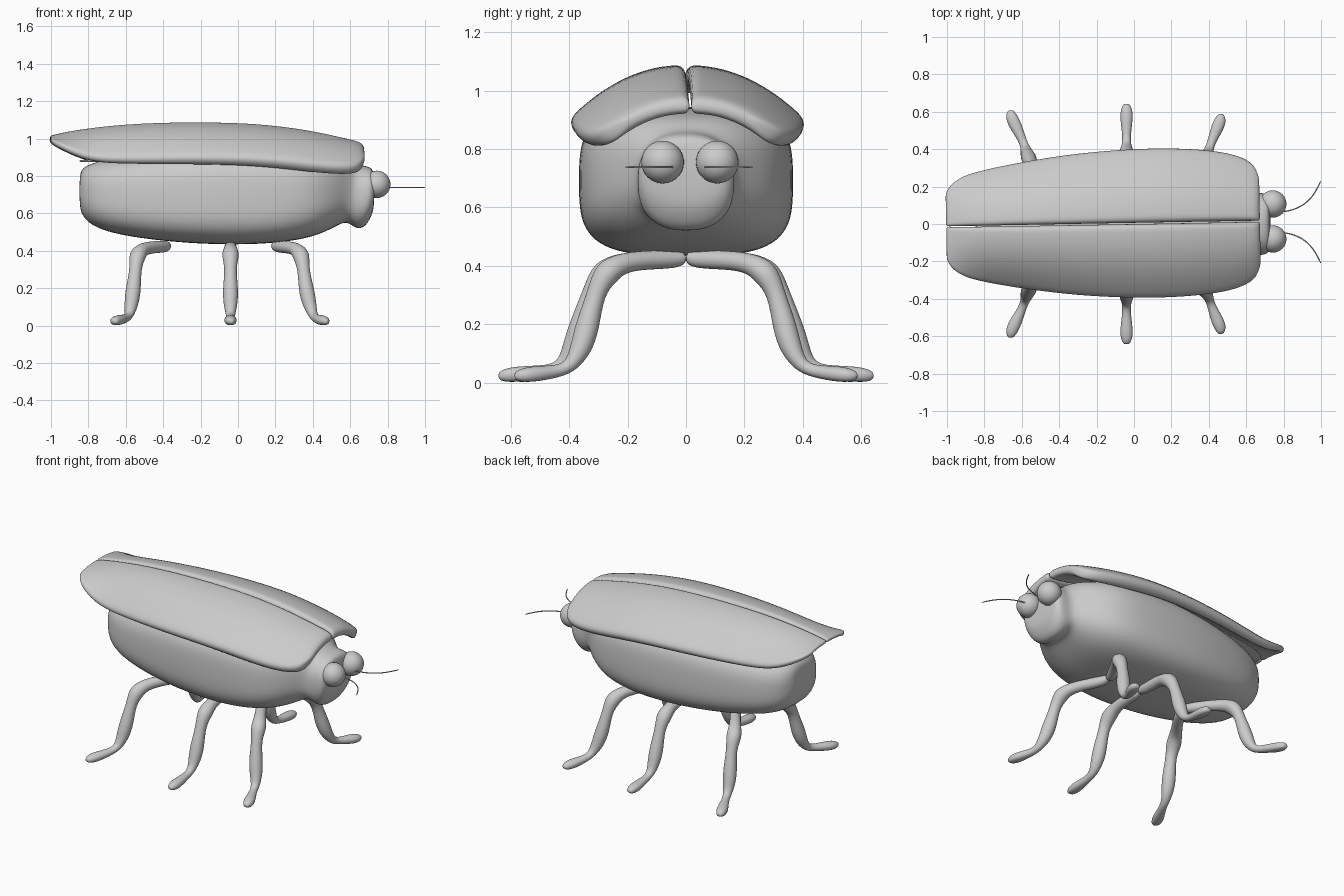
import bpy, bmesh, math
from mathutils import Vector


def loft(name, rings, levels=2):
    """Skin a list of equal, even-length rings and smooth the result."""
    bm = bmesh.new()
    vs = [[bm.verts.new(p) for p in r] for r in rings]
    n = len(rings[0])
    for a, b in zip(vs, vs[1:]):
        for i in range(n):
            j = (i + 1) % n
            bm.faces.new((a[i], a[j], b[j], b[i]))
    for r in (vs[0], vs[-1]):
        for i in range(n // 2 - 1):
            bm.faces.new((r[i], r[i + 1], r[n - 2 - i], r[n - 1 - i]))
    bmesh.ops.recalc_face_normals(bm, faces=bm.faces)
    for f in bm.faces:
        f.smooth = True
    me = bpy.data.meshes.new(name)
    bm.to_mesh(me)
    bm.free()
    ob = bpy.data.objects.new(name, me)
    bpy.context.collection.objects.link(ob)
    m = ob.modifiers.new("smooth", 'SUBSURF')
    m.levels = m.render_levels = levels
    return ob


def superellipse(x, zb, zt, hw, e, n=28):
    ring = []
    for i in range(n):
        a = 2 * math.pi * (i + 0.5) / n
        c, s = math.cos(a), math.sin(a)
        y = hw * math.copysign(abs(c) ** (2 / e), c)
        z = (zt - zb) / 2 * math.copysign(abs(s) ** (2 / e), s)
        ring.append((x, y, (zt + zb) / 2 + z))
    return ring


def tube(name, pts, radii, n=10):
    """Sweep a circle of changing radius along a path."""
    pts = [Vector(p) for p in pts]
    rings = []
    for i, p in enumerate(pts):
        t = (pts[min(i + 1, len(pts) - 1)] - pts[max(i - 1, 0)]).normalized()
        u = Vector((1, 0, 0))
        u = (u - t * u.dot(t)).normalized()
        v = t.cross(u)
        rings.append([p + radii[i] * (u * math.cos(2 * math.pi * k / n) + v * math.sin(2 * math.pi * k / n))
                      for k in range(n)])
    return loft(name, rings)


# body flowing into the head: x, bottom, top, half width, squareness
body = [(-0.848, 0.64, 0.80, 0.10, 2.4), (-0.835, 0.59, 0.84, 0.15, 2.6),
        (-0.785, 0.532, 0.87, 0.215, 2.8), (-0.65, 0.485, 0.90, 0.28, 3),
        (-0.4, 0.45, 0.93, 0.335, 3.3), (-0.15, 0.433, 0.945, 0.366, 3.4),
        (0.1, 0.432, 0.945, 0.371, 3.5), (0.3, 0.452, 0.94, 0.36, 3.3),
        (0.42, 0.48, 0.93, 0.325, 3), (0.51, 0.522, 0.92, 0.265, 2.8),
        (0.57, 0.556, 0.90, 0.205, 2.7), (0.605, 0.54, 0.875, 0.175, 2.5),
        (0.635, 0.515, 0.86, 0.166, 2.4), (0.68, 0.525, 0.855, 0.167, 2.4),
        (0.712, 0.58, 0.845, 0.162, 2.4), (0.73, 0.63, 0.82, 0.135, 2.4)]
loft("body_and_head", [superellipse(*r) for r in body])

# wing cases: x, half width, centre height, outer lower edge, thickness
case = [(-1.005, 0.175, 1.015, 0.985, 0.02), (-0.985, 0.222, 1.02, 0.965, 0.03),
        (-0.92, 0.278, 1.036, 0.925, 0.04), (-0.8, 0.313, 1.056, 0.86, 0.05),
        (-0.6, 0.353, 1.079, 0.847, 0.06), (-0.3, 0.398, 1.09, 0.847, 0.07),
        (0.0, 0.416, 1.086, 0.843, 0.075), (0.2, 0.417, 1.071, 0.828, 0.08),
        (0.4, 0.404, 1.042, 0.804, 0.08), (0.54, 0.377, 1.01, 0.796, 0.075),
        (0.62, 0.34, 0.992, 0.802, 0.07), (0.655, 0.3, 0.98, 0.825, 0.06),
        (0.674, 0.235, 0.96, 0.88, 0.03)]


def wing_ring(x, hw, zt, zb, t, s, m=9):
    drop = zt - zb - 0.7 * t
    upper, lower = [], []
    y0 = 0.0015
    for i in range(m):
        u = i / (m - 1)
        y, z = y0 + (hw - y0) * u, zt - drop * u ** 2.2
        slope = 2.2 * drop * u ** 1.2 / hw
        k = t / math.hypot(1, slope)
        upper.append((x, s * y, z))
        lower.append((x, s * max(y0, y - slope * k), z - k))
    return upper + lower[::-1]


for s, side in ((1, "left"), (-1, "right")):
    w = loft(side + "_wing_case", [wing_ring(*r, s) for r in case])
    w.rotation_euler.z = 0.018
    w.location.y = 0.003

    # thin folded wing under the case
    folded = [(-0.85, 0.06, 0.16), (-0.82, 0.03, 0.2), (-0.7, 0.02, 0.25),
              (-0.3, 0.01, 0.3), (0.3, 0.01, 0.3)]
    loft(side + "_folded_wing",
         [[(x, s * a, 0.89), (x, s * b, 0.88), (x, s * b, 0.872), (x, s * a, 0.88)] for x, a, b in folded])

    # eye
    ey = 0.107 if s > 0 else -0.08
    bpy.ops.mesh.primitive_uv_sphere_add(segments=32, ring_count=20, radius=0.073,
                                         location=(0.742, ey, 0.755))
    bpy.context.object.name = side + "_eye"
    bpy.ops.object.shade_smooth()

    # feeler
    pts = [(0.70, 0.05), (0.79, 0.053), (0.86, 0.067), (0.92, 0.1), (0.965, 0.15), (1.0, 0.222)]
    tube(side + "_feeler", [(x, s * y + 0.01, 0.738) for x, y in pts], [0.004] * 6, 6)

    # legs: x at hip, knee, shin, ankle, toe, then sideways reach of the foot
    for name, hip, knee, shin, ankle, toe, reach in (
            ("front", 0.20, 0.34, 0.365, 0.40, 0.465, 0.585),
            ("middle", -0.04, -0.04, -0.04, -0.04, -0.04, 0.64),
            ("rear", -0.38, -0.54, -0.56, -0.58, -0.66, 0.605)):
        k = reach - 0.64
        path = [(hip, 0.0, 0.43), (hip, 0.03, 0.422),
                (hip + (knee - hip) * 0.45, 0.14, 0.42),
                (hip + (knee - hip) * 0.8, 0.22, 0.41),
                (knee, 0.285 + k * 0.2, 0.378),
                (knee + (shin - knee) * 0.35, 0.325 + k * 0.3, 0.31),
                (shin, 0.36 + k * 0.4, 0.19),
                (shin + (ankle - shin) * 0.5, 0.387 + k * 0.5, 0.115),
                (ankle, 0.42 + k * 0.5, 0.058),
                (ankle + (toe - ankle) * 0.2, 0.47 + k * 0.6, 0.038),
                (ankle + (toe - ankle) * 0.75, 0.57 + k * 0.9, 0.03),
                (toe, 0.62 + k, 0.024), (toe, 0.643 + k, 0.022)]
        rad = [0.02, 0.034, 0.034, 0.037, 0.052, 0.03, 0.045, 0.04, 0.026, 0.022, 0.038, 0.031, 0.014]
        rings = tube(f"{side}_{name}_leg", [(x, s * y, z) for x, y, z in path], rad)
        # flatten the foot onto the ground
        for v in rings.data.vertices:
            if v.co.z < 0.03:
                v.co.z = max(v.co.z, 0.002)
            elif abs(v.co.y) > 0.5:
                v.co.z = 0.03 + (v.co.z - 0.03) * 0.75
